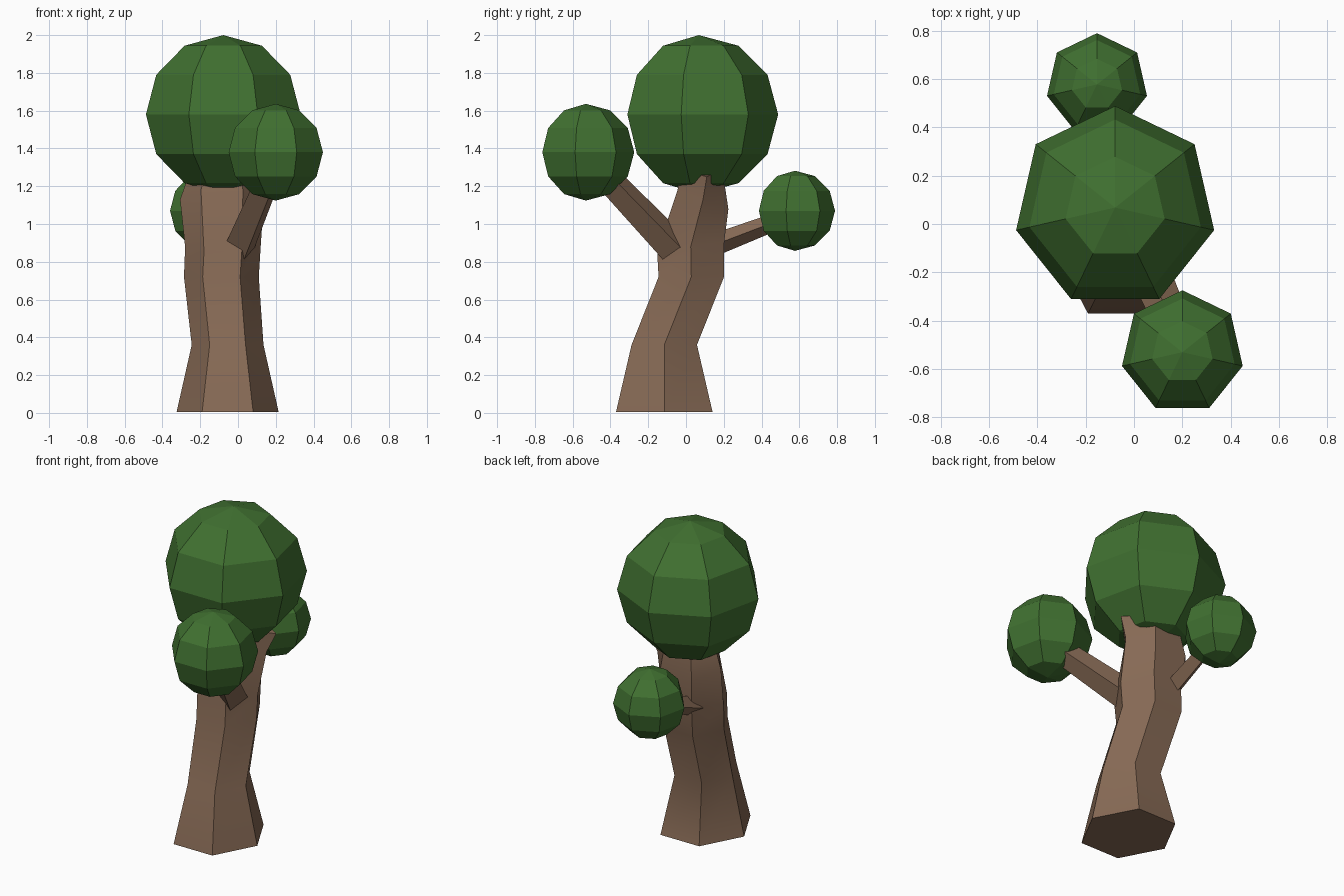
import bpy, bmesh, math
from mathutils import Vector

if "Cube" in bpy.data.objects:
    bpy.data.objects.remove(bpy.data.objects["Cube"], do_unlink=True)


def material(name, rgb):
    m = bpy.data.materials.new(name)
    m.use_nodes = True
    m.diffuse_color = (*rgb, 1)
    bsdf = m.node_tree.nodes["Principled BSDF"]
    bsdf.inputs["Base Color"].default_value = (*rgb, 1)
    bsdf.inputs["Roughness"].default_value = 0.9
    return m


LEAF = material("leaf green", (0.051, 0.162, 0.03))
BARK = material("bark brown", (0.242, 0.144, 0.091))


def add_object(name, bm, mat, smooth=False):
    bmesh.ops.recalc_face_normals(bm, faces=bm.faces)
    me = bpy.data.meshes.new(name)
    bm.to_mesh(me)
    bm.free()
    me.materials.append(mat)
    ob = bpy.data.objects.new(name, me)
    bpy.context.collection.objects.link(ob)
    if smooth:
        bpy.ops.object.select_all(action='DESELECT')
        ob.select_set(True)
        bpy.context.view_layer.objects.active = ob
        bpy.ops.object.shade_smooth_by_angle(angle=math.radians(35))
    return ob


def loft(bm, rings):
    """Skin a list of equal-length point rings and cap both ends."""
    loops = [[bm.verts.new(p) for p in ring] for ring in rings]
    n = len(loops[0])
    for a, b in zip(loops, loops[1:]):
        for i in range(n):
            j = (i + 1) % n
            bm.faces.new((a[i], a[j], b[j], b[i]))
    bm.faces.new(loops[0][::-1])
    bm.faces.new(loops[-1])


# Trunk: bent six-sided column; each row is x, y, z, x radius, y radius, tilt
sections = [
    (-0.055, -0.115, 0.005, 0.27, 0.295, 0.0),
    (-0.055, -0.115, 0.36, 0.19, 0.20, 0.0),
    (-0.088, 0.028, 0.72, 0.198, 0.20, 0.0),
    (-0.08, 0.025, 0.88, 0.20, 0.205, 0.15),
    (-0.085, 0.09, 1.13, 0.222, 0.155, -0.38),
    (-0.08, 0.08, 1.29, 0.17, 0.13, 0.0),
]
rings = []
for cx, cy, cz, rx, ry, tilt in sections:
    ring = []
    for k in range(6):
        a = k * math.pi / 3
        dy = ry * math.sin(a)
        ring.append(Vector((cx + rx * math.cos(a), cy + dy, cz + tilt * dy)))
    rings.append(ring)
rings[-1][0] = Vector((0.19, 0.11, 1.25))  # splintered corner under the crown
bm = bmesh.new()
loft(bm, rings)
add_object("trunk", bm, BARK, smooth=True)


# Branches: tapered four-sided limbs
def branch(name, start, end, r0, r1):
    start, end = Vector(start), Vector(end)
    along = (end - start).normalized()
    side = along.cross(Vector((0, 0, 1))).normalized()
    up = side.cross(along)
    rings = []
    for p, r in ((start, r0), (end, r1)):
        rings.append([p + r * (math.cos(k * math.pi / 2) * side
                               + math.sin(k * math.pi / 2) * up) for k in range(4)])
    bm = bmesh.new()
    loft(bm, rings)
    add_object(name, bm, BARK)


branch("front_branch", (0.0, -0.05, 0.86), (0.19, -0.48, 1.31), 0.09, 0.07)
branch("back_branch", (-0.16, 0.10, 0.87), (-0.15, 0.52, 1.03), 0.06, 0.045)


# Foliage: faceted seven-sided balls
def foliage(name, centre, radius):
    bm = bmesh.new()
    bmesh.ops.create_uvsphere(bm, u_segments=7, v_segments=6, radius=radius)
    bmesh.ops.translate(bm, verts=bm.verts, vec=centre)
    add_object(name, bm, LEAF)


foliage("main_crown", (-0.078, 0.068, 1.58), 0.42)
foliage("front_foliage", (0.20, -0.53, 1.38), 0.256)
foliage("back_foliage", (-0.153, 0.577, 1.07), 0.212)
